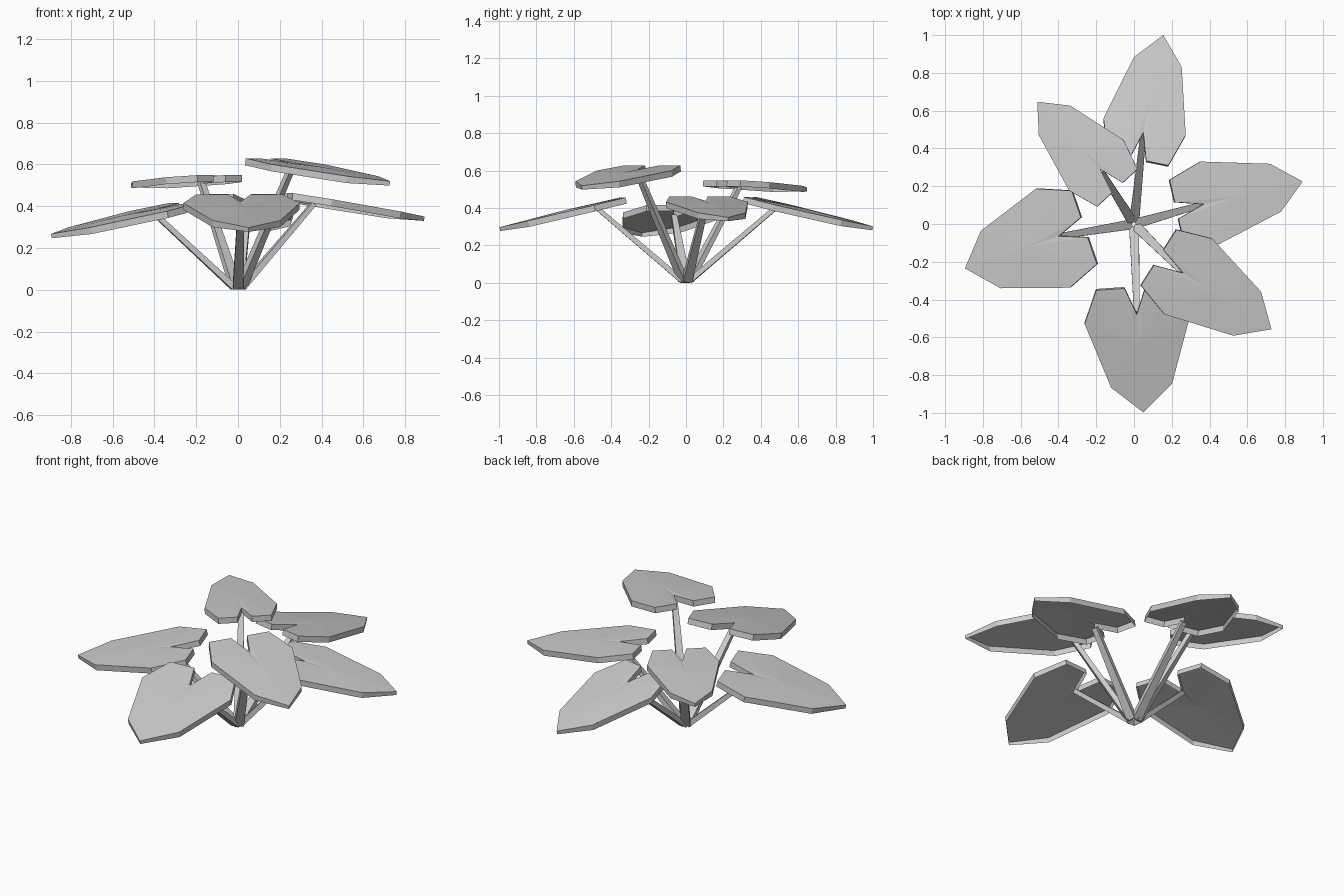
import bpy, bmesh, math
from mathutils import Vector, Matrix

if "Cube" in bpy.data.objects:
    bpy.data.objects.remove(bpy.data.objects["Cube"])

# half outline of a heart-shaped leaf: (along / length, across / half width)
HALF = [(0.725, 0.58), (0.06, 1.0), (-0.275, 0.74), (-0.275, 0.2)]


def make_object(name, bm):
    bmesh.ops.recalc_face_normals(bm, faces=bm.faces)
    mesh = bpy.data.meshes.new(name)
    bm.to_mesh(mesh)
    bm.free()
    obj = bpy.data.objects.new(name, mesh)
    bpy.context.collection.objects.link(obj)
    return obj


# leaf: faceted sheet fanned from a slightly raised centre, with a rim hanging down
def leaf(name, notch, tip, width, tilt):
    d = Vector(tip) - Vector(notch[:2])
    length = d.length / math.cos(tilt)
    outline = [(1, 0)] + HALF + [(0, 0)] + [(u, -v) for u, v in reversed(HALF)]
    bm = bmesh.new()
    top = [bm.verts.new((u * length, v * width, 0)) for u, v in outline]
    low = [bm.verts.new((u * length, v * width, -0.021 if u == 1 else -0.033))
           for u, v in outline]
    centre = bm.verts.new((0.3 * length, 0, 0.007))
    n = len(outline)
    for i in range(n):
        j = (i + 1) % n
        bm.faces.new((top[i], top[j], centre))
        bm.faces.new((top[i], low[i], low[j], top[j]))
    bm.transform(Matrix.Translation(notch)
                 @ Matrix.Rotation(math.atan2(d.y, d.x), 4, 'Z')
                 @ Matrix.Rotation(tilt, 4, 'Y'))
    make_object(name, bm)


# stem: flat four-sided tapered stalk from the base to the leaf notch
def stem(name, notch):
    flat = Vector((notch[0], notch[1], 0)).normalized()
    side = Vector((-flat.y, flat.x, 0))
    start = flat * 0.02 + Vector((0, 0, 0.011))
    end = Vector(notch) - flat * 0.008 - Vector((0, 0, 0.026))
    thick = side.cross((end - start).normalized())
    bm = bmesh.new()
    rings = [[bm.verts.new(c + thick * a * t + side * b * w)
              for a, b in ((1, 1), (-1, 1), (-1, -1), (1, -1))]
             for c, t, w in ((start, 0.015, 0.026), (end, 0.012, 0.015))]
    for v in rings[0]:
        v.co.z = max(v.co.z, 0)
    for i in range(4):
        j = (i + 1) % 4
        bm.faces.new((rings[0][i], rings[0][j], rings[1][j], rings[1][i]))
    bm.faces.new(rings[0])
    bm.faces.new(rings[1])
    make_object(name, bm)


# position, notch point, tip, half width, downward tilt in degrees
PLANT = [
    ("back", (0.05, 0.485, 0.425), (0.155, 1.0), 0.222, 13.2),
    ("right", (0.37, 0.105, 0.438), (0.893, 0.225), 0.224, 9.3),
    ("front_right", (0.26, -0.26, 0.605), (0.728, -0.557), 0.237, 8.8),
    ("front", (0.015, -0.48, 0.422), (0.05, -0.998), 0.279, 13.5),
    ("left", (-0.40, -0.065, 0.383), (-0.895, -0.235), 0.277, 12.5),
    ("back_left", (-0.18, 0.29, 0.54), (-0.512, 0.647), 0.197, 3.5),
]
for part, notch, tip, width, tilt in PLANT:
    leaf(part + "_leaf", notch, tip, width, math.radians(tilt))
    stem(part + "_stem", notch)
